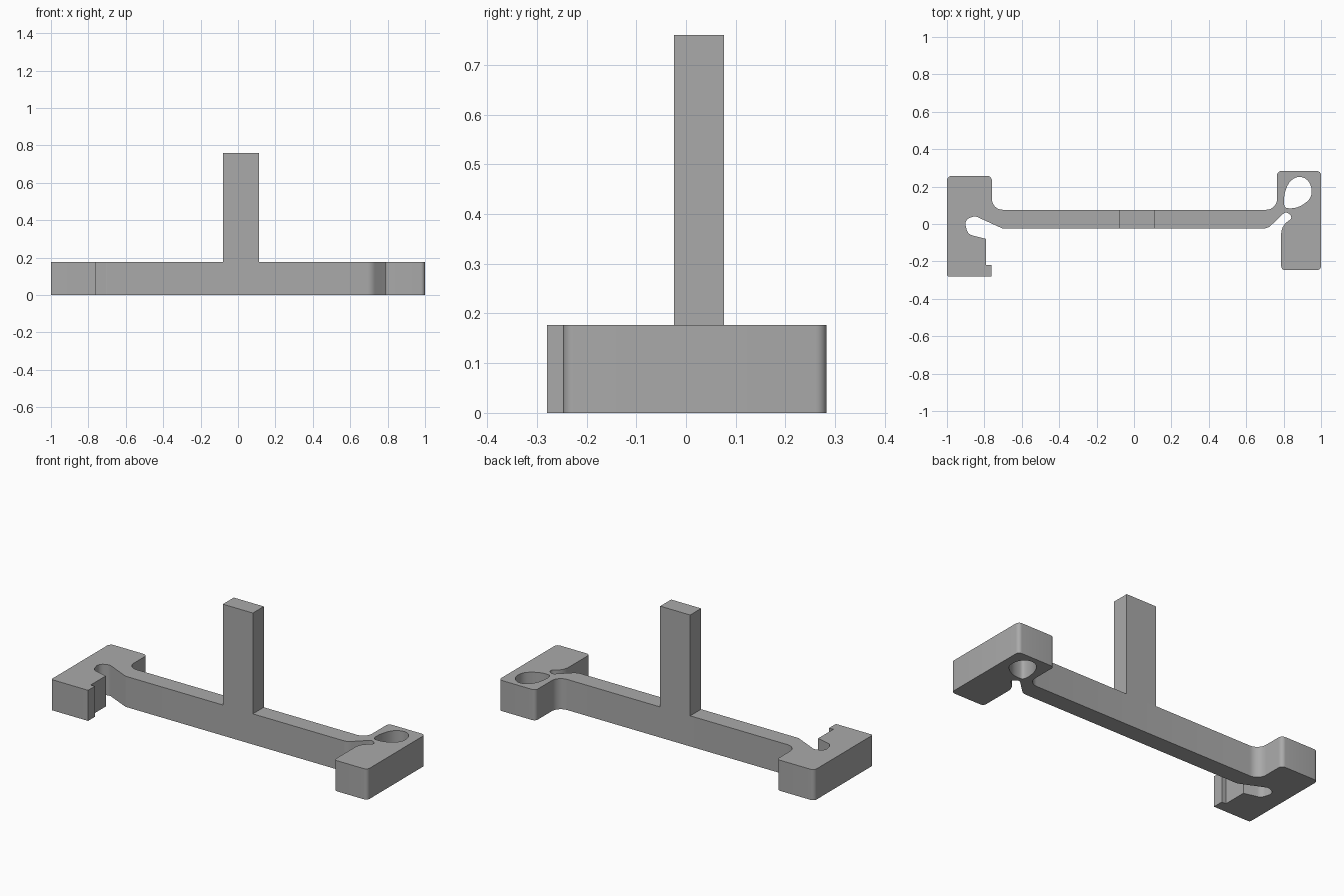
import bpy, bmesh, math
from mathutils import Vector
from mathutils.geometry import interpolate_bezier

cube = bpy.data.objects.get("Cube")
if cube:
    bpy.data.objects.remove(cube, do_unlink=True)

THICK, TOP = 0.177, 0.76
FRONT, BACK = -0.024, 0.076

grey = bpy.data.materials.new("plain grey")
grey.use_nodes = True
colour = (0.4, 0.4, 0.4, 1)
grey.diffuse_color = colour
grey.node_tree.nodes["Principled BSDF"].inputs["Base Color"].default_value = colour


def rounded(corners, steps=8):
    """Outline through (x, y, radius) corners, each replaced by an arc."""
    out = []
    for i, (x, y, r) in enumerate(corners):
        p = Vector((x, y))
        if r == 0:
            out.append(p)
            continue
        a = (Vector(corners[i - 1][:2]) - p).normalized()
        b = (Vector(corners[(i + 1) % len(corners)][:2]) - p).normalized()
        half = a.angle(b) / 2
        centre = p + (a + b).normalized() * r / math.sin(half)
        start = p + a * r / math.tan(half) - centre
        end = p + b * r / math.tan(half) - centre
        sweep = start.angle(end)
        for k in range(steps + 1):
            t = k / steps
            arc = start * math.sin((1 - t) * sweep) + end * math.sin(t * sweep)
            out.append(centre + arc / math.sin(sweep))
    return out


def smooth_loop(points, steps=5):
    """Closed smooth curve through the points."""
    pts = [Vector(p) for p in points]
    out, n = [], len(pts)
    for i in range(n):
        p0, p1, p2, p3 = (pts[(i + k) % n] for k in (-1, 0, 1, 2))
        seg = interpolate_bezier(p1, p1 + (p2 - p0) / 6, p2 - (p3 - p1) / 6, p2, steps + 1)
        out += [Vector(q[:2]) for q in seg[:-1]]
    return out


def add_object(name, bm):
    bmesh.ops.recalc_face_normals(bm, faces=bm.faces)
    mesh = bpy.data.meshes.new(name)
    bm.to_mesh(mesh)
    bm.free()
    mesh.materials.append(grey)
    ob = bpy.data.objects.new(name, mesh)
    bpy.context.collection.objects.link(ob)
    return ob


def plate(name, loops, z0, z1):
    """Extrude an outline with optional holes into a solid."""
    bm = bmesh.new()
    edges = []
    for loop in loops:
        vs = [bm.verts.new((p.x, p.y, z0)) for p in loop]
        edges += [bm.edges.new((v, vs[i - 1])) for i, v in enumerate(vs)]
    bmesh.ops.triangle_fill(bm, edges=edges, use_beauty=True, normal=(0, 0, 1))
    res = bmesh.ops.extrude_face_region(bm, geom=bm.faces[:], use_keep_orig=True)
    top = [v for v in res["geom"] if isinstance(v, bmesh.types.BMVert)]
    bmesh.ops.translate(bm, verts=top, vec=(0, 0, z1 - z0))
    return add_object(name, bm)


# Bar with a clip block at each end, outlined from above
outline = [
    (-1, 0.257, 0.025), (-1, -0.28, 0.01),
    (-0.763, -0.28, 0), (-0.763, -0.218, 0), (-0.79, -0.218, 0),      # hooked lip
    (-0.79, -0.08, 0), (-0.888, -0.055, 0.04), (-0.908, 0.022, 0.035),  # left notch
    (-0.85, 0.043, 0.03), (-0.703, FRONT, 0.02),
    (0.715, FRONT, 0.06), (0.812, 0.068, 0.022), (0.853, 0.035, 0.018),  # right slot
    (0.787, -0.01, 0.08), (0.787, -0.247, 0.022),
    (1, -0.247, 0.022), (1, 0.283, 0.022), (0.765, 0.283, 0.022),
    (0.765, BACK, 0.058), (-0.76, BACK, 0.058), (-0.76, 0.257, 0.025),
]
# Teardrop hole in the left block
hole = [
    (0.805, 0.096), (0.835, 0.084), (0.885, 0.094), (0.935, 0.13), (0.95, 0.174),
    (0.938, 0.22), (0.906, 0.248), (0.866, 0.248), (0.828, 0.218), (0.805, 0.158),
]
bar = plate("clip_bar", [rounded(outline), smooth_loop(hole)], 0, THICK)

# Upright post, flush with the bar
post_outline = [Vector(p) for p in
                ((-0.08, FRONT), (0.112, FRONT), (0.112, BACK), (-0.08, BACK))]
post = plate("upright_post", [post_outline], THICK, TOP)

for ob in (bar, post):
    bpy.ops.object.select_all(action="DESELECT")
    ob.select_set(True)
    bpy.context.view_layer.objects.active = ob
    bpy.ops.object.shade_smooth_by_angle(angle=math.radians(30))
